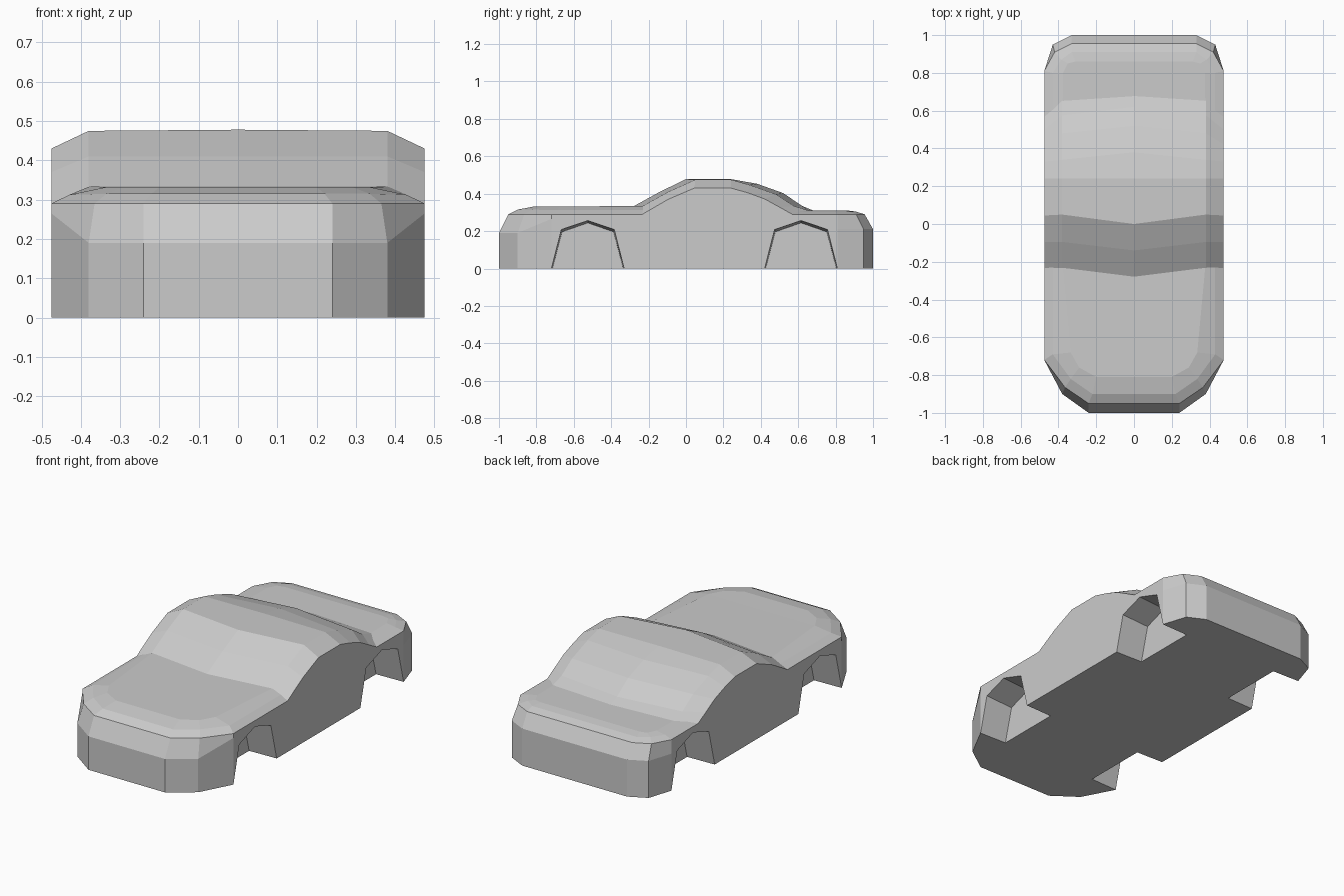
import bpy, bmesh

if "Cube" in bpy.data.objects:
    bpy.data.objects.remove(bpy.data.objects["Cube"])


def make_object(name, rows, faces_from):
    """Build a mesh from a grid of points; faces_from gives index quads."""
    bm = bmesh.new()
    grid = [[bm.verts.new(p) for p in row] for row in rows]
    for f in faces_from(grid):
        bm.faces.new(f)
    bmesh.ops.remove_doubles(bm, verts=bm.verts, dist=1e-5)
    bmesh.ops.recalc_face_normals(bm, faces=bm.faces)
    me = bpy.data.meshes.new(name)
    bm.to_mesh(me)
    bm.free()
    ob = bpy.data.objects.new(name, me)
    bpy.context.collection.objects.link(ob)
    return ob


def tube(grid):
    """Loft closed loops and close both ends with one face each."""
    n = len(grid[0])
    for a, b in zip(grid, grid[1:]):
        for i in range(n):
            j = (i + 1) % n
            yield (a[i], a[j], b[j], b[i])
    yield grid[0]
    yield grid[-1]


def body_faces(grid):
    """Loft stacked rings, flat floor, top closed by left-right strips."""
    n = len(grid[0])
    for a, b in zip(grid, grid[1:]):
        for i in range(n):
            j = (i + 1) % n
            yield (a[i], a[j], b[j], b[i])
    yield grid[0]
    t = grid[-1]
    for i in range(n // 2 - 1):
        yield (t[i], t[i + 1], t[n - 2 - i], t[n - 1 - i])


def ring(half):
    return half + [(-x, y, z) for x, y, z in reversed(half)]


def combine(target, tool, op):
    mod = target.modifiers.new(tool.name, 'BOOLEAN')
    mod.operation, mod.solver, mod.object = op, 'EXACT', tool
    tool.hide_render = True
    bpy.context.view_layer.objects.active = target
    bpy.ops.object.modifier_apply(modifier=mod.name)
    bpy.data.objects.remove(tool)


# lower body: half outlines from the nose to the tail, mirrored into rings
plan = [(.24, -1), (.38, -.9), (.475, -.72), (.475, -.2),
        (.475, .5), (.475, .81), (.43, .95), (.33, 1)]
shoulder = [(.19, .19, .265, .265, .25, .21, .21, .21)]
base = [(x, y, 0) for x, y in plan]
sides = [(x, y, z) for (x, y), z in zip(plan, shoulder[0])]
belt = [(x, y, .29) for x, y in
        [(.24, -.95), (.365, -.865), (.475, -.72), (.475, -.2),
         (.475, .5), (.475, .81), (.42, .91), (.33, .955)]]
bevel = [(.22, -.9, .315), (.335, -.82, .315), (.43, -.69, .312), (.43, -.2, .312),
         (.43, .5, .302), (.43, .8, .302), (.385, .87, .304), (.33, .91, .304)]
deck = [(.2, -.81, .332), (.29, -.76, .332), (.335, -.68, .332), (.38, -.2, .334),
        (.38, .5, .311), (.375, .8, .311), (.35, .85, .311), (.31, .86, .311)]
body = make_object("car_body", [ring(r) for r in (base, sides, belt, bevel, deck)], body_faces)

# cabin: side-view profiles at the centre, roof edge and flank
centre = [(-.28, .333), (-.14, .41), (0, .478), (.24, .478),
          (.38, .453), (.52, .403), (.62, .335), (.68, .31)]
edge = [(-.235, .332), (-.095, .41), (.05, .475), (.24, .475),
        (.34, .447), (.48, .397), (.575, .335), (.655, .31)]
flank = [(-.235, .289), (-.095, .37), (.045, .43), (.24, .43),
         (.33, .405), (.42, .372), (.5, .328), (.57, .289)]
stations = [(-.475, flank), (-.38, edge), (0, centre), (.38, edge), (.475, flank)]
rows = [[(x, y, z) for y, z in p] + [(x, p[-1][0], .23), (x, p[0][0], .23)]
        for x, p in stations]
combine(body, make_object("cabin", rows, tube), 'UNION')

# wheel arches: five-sided pockets, slightly lower on the inside
arch = [(-.207, -.05), (-.195, 0), (-.142, .21), (0, .258),
        (.142, .21), (.195, 0), (.207, -.05)]
for side in (-1, 1):
    for yc in (-.525, .615):
        rows = [[(side * x, yc + y * s, z - d * (z > 0)) for y, z in arch]
                for x, s, d in ((.305, .97, .014), (.5, 1, 0))]
        combine(body, make_object("arch_cutter", rows, tube), 'DIFFERENCE')
